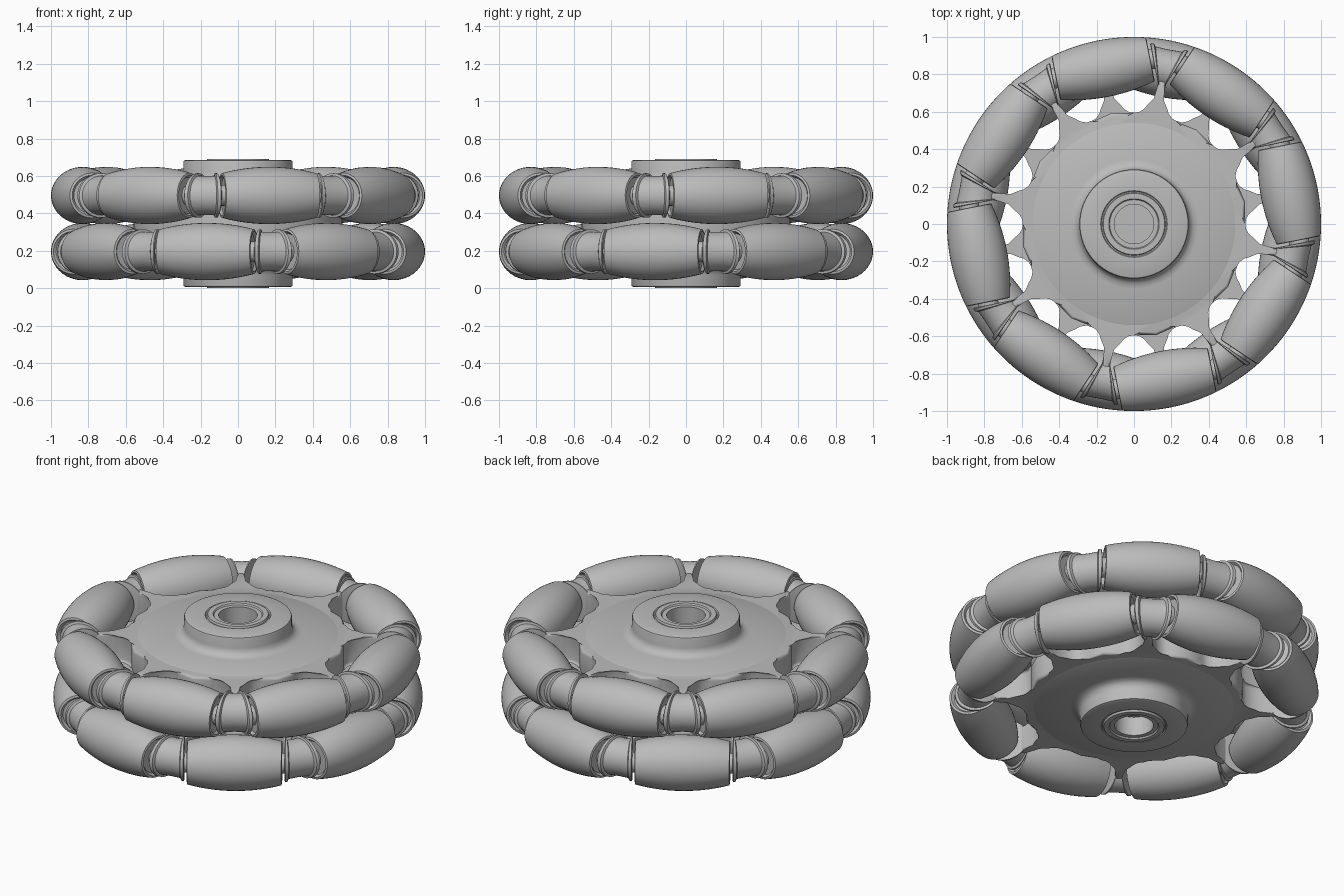
import bpy, bmesh
from math import sin, cos, tan, pi, sqrt, radians
from mathutils import Matrix

if "Cube" in bpy.data.objects:
    bpy.data.objects.remove(bpy.data.objects["Cube"], do_unlink=True)

MID = 0.346          # height of the wheel's middle plane
ROW = 0.15           # offset of each roller row from the middle
PATH = 0.847         # radius of the roller axes
COUNT = 8
STEP = 2 * pi / COUNT
HALF = STEP / 2

grey = bpy.data.materials.new("light_grey")
grey.use_nodes = True
grey.diffuse_color = (0.5, 0.5, 0.5, 1)
grey.node_tree.nodes["Principled BSDF"].inputs["Base Color"].default_value = (0.5, 0.5, 0.5, 1)


def finish(bm, name, angle=35):
    bmesh.ops.recalc_face_normals(bm, faces=bm.faces)
    mesh = bpy.data.meshes.new(name)
    bm.to_mesh(mesh)
    bm.free()
    mesh.materials.append(grey)
    ob = bpy.data.objects.new(name, mesh)
    bpy.context.collection.objects.link(ob)
    bpy.ops.object.select_all(action="DESELECT")
    ob.select_set(True)
    bpy.context.view_layer.objects.active = ob
    bpy.ops.object.shade_smooth_by_angle(angle=radians(angle))
    return ob


def bridge(bm, rings, loop=False):
    n = len(rings[0])
    pairs = list(zip(rings, rings[1:])) + ([(rings[-1], rings[0])] if loop else [])
    for a, b in pairs:
        for i in range(n):
            j = (i + 1) % n
            bm.faces.new((a[i], a[j], b[j], b[i]))
    if not loop:
        bm.faces.new(rings[0])
        bm.faces.new(rings[-1])


def lathe(bm, profile, seg, matrix, loop=False):
    """Spin (radius, height) points around the local z axis."""
    rings = [[bm.verts.new(matrix @ Matrix.Rotation(2 * pi * i / seg, 4, "Z").to_3x3().to_4x4()
                           @ Matrix.Translation((r, 0, h)).to_translation())
              for i in range(seg)] for r, h in profile]
    bridge(bm, rings, loop)


def add_roller(bm, angle, z):
    # barrel whose crown follows the wheel's outer circle
    place = (Matrix.Rotation(angle, 4, "Z") @ Matrix.Translation((PATH, 0, z))
             @ Matrix.Rotation(-pi / 2, 4, "X"))
    half = 0.255
    ts = [-half + 2 * half * i / 14 for i in range(15)]
    barrel = [(sqrt(1 - t * t) - PATH, t) for t in ts]
    edge = barrel[0][0] - 0.012
    recess = half - 0.012
    profile = ([(0.055, -0.3), (0.055, -recess), (edge - 0.012, -recess), (edge, -half - 0.003)]
               + barrel
               + [(edge, half + 0.003), (edge - 0.012, recess), (0.055, recess), (0.055, 0.3)])
    lathe(bm, profile, 40, place)


def add_spacer(bm, angle, z):
    # wedge-shaped neck with a flange facing each neighbouring roller
    turn = Matrix.Rotation(angle, 4, "Z")
    rings = []
    for u, rho in ((-1, .112), (-.95, .119), (-.78, .119), (-.72, .106), (0, .104),
                   (.72, .106), (.78, .119), (.95, .119), (1, .112)):
        ring = []
        for i in range(36):
            a = 2 * pi * i / 36
            r = PATH + rho * cos(a)
            w = u * (r * tan(HALF) - 0.272 / cos(HALF))
            ring.append(bm.verts.new(turn @ Matrix.Translation((r, w, z + rho * sin(a))).to_translation()))
        rings.append(ring)
    bridge(bm, rings)


def add_spider(bm, first, z):
    # plate with one slim spoke per gap and rounded notches beside it
    side = [(.80, .022), (.73, .022), (.68, .027), (.64, .037), (.605, .056),
            (.58, .083), (.57, .115), (.575, .145)]
    outline = []
    for k in range(COUNT):
        turn = Matrix.Rotation(first + k * STEP, 4, "Z")
        local = [(r, -w) for r, w in reversed(side)] + side
        local.append((0.605 * cos(HALF), 0.605 * sin(HALF)))
        outline += [turn @ Matrix.Translation((r, w, 0)).to_translation() for r, w in local]
    rings = [[bm.verts.new((p.x, p.y, z + h)) for p in outline] for h in (-0.075, 0.075)]
    bridge(bm, rings)
    rims = [e for e in bm.edges if abs(e.verts[0].co.z - e.verts[1].co.z) < 1e-5]
    bmesh.ops.bevel(bm, geom=rims, offset=0.014, segments=3, affect="EDGES", profile=0.5)


# Two staggered rows of rollers, spacers and spokes
for row, sign in (("lower", -1), ("upper", 1)):
    z = MID + sign * ROW
    first = sign * STEP / 4
    rollers, spacers, spider = bmesh.new(), bmesh.new(), bmesh.new()
    for k in range(COUNT):
        add_roller(rollers, first + k * STEP, z)
        add_spacer(spacers, first + HALF + k * STEP, z)
    add_spider(spider, first + HALF, z)
    finish(rollers, row + "_rollers")
    finish(spacers, row + "_spacers")
    finish(spider, row + "_spider", 50)

# Central body: disc, filleted hub on both sides and the bore
half_profile = [(.56, .19), (.555, .218), (.535, .228), (.345, .228), (.318, .234), (.299, .25),
                (.292, .275), (.292, .328), (.289, .336), (.28, .34), (.178, .34),
                (.174, .335), (.168, .335), (.164, .346), (.135, .346), (.13, .338), (.105, .338)]
core = bmesh.new()
profile = [(r, h) for r, h in half_profile] + [(r, -h) for r, h in reversed(half_profile)]
lathe(core, profile, 96, Matrix.Translation((0, 0, MID)), loop=True)
finish(core, "hub_body")
